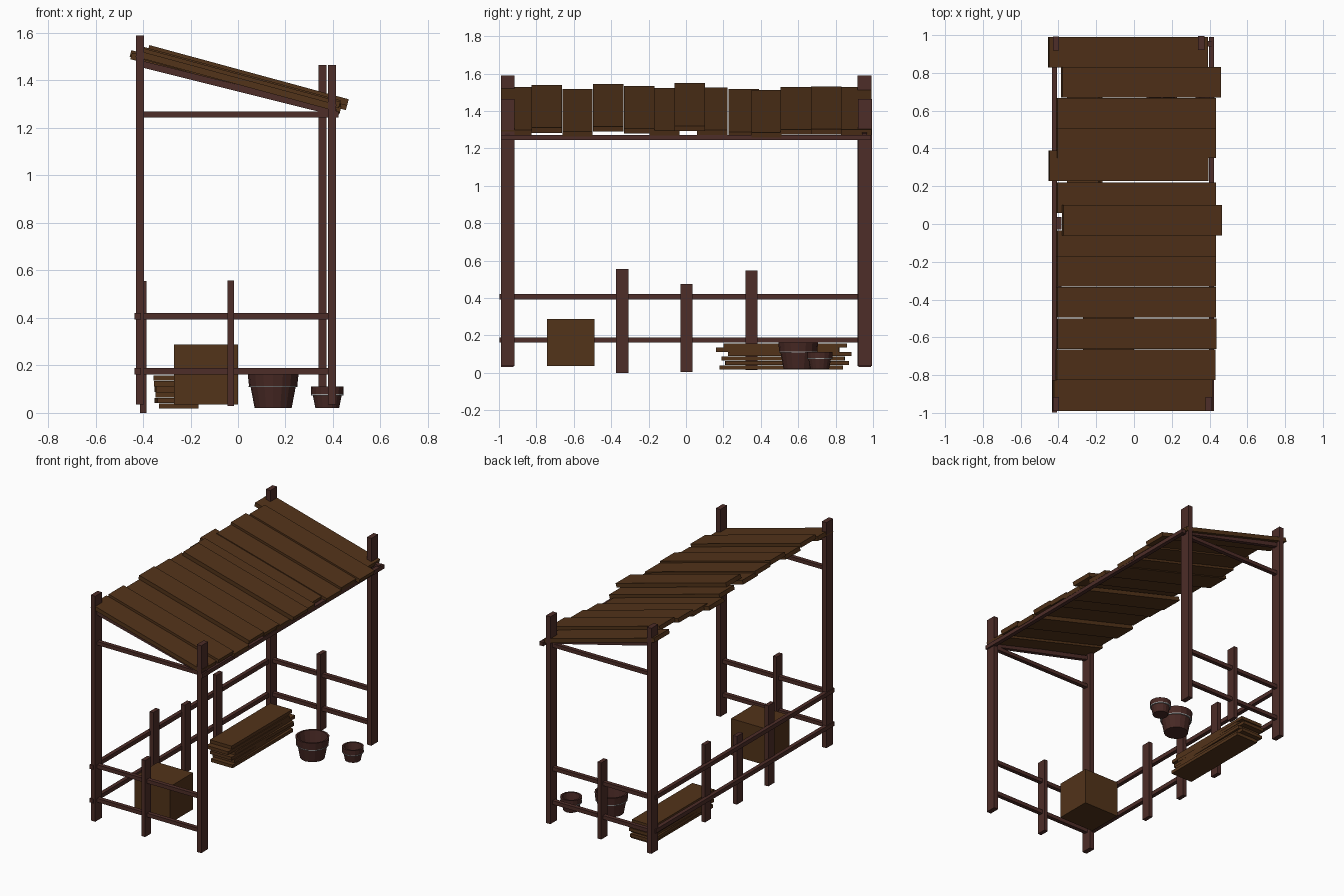
import bpy, math
from math import radians

if "Cube" in bpy.data.objects:
    bpy.data.objects.remove(bpy.data.objects["Cube"])


def material(name, col):
    m = bpy.data.materials.new(name)
    m.diffuse_color = (*col, 1)
    m.use_nodes = True
    m.node_tree.nodes["Principled BSDF"].inputs["Base Color"].default_value = m.diffuse_color
    return m


FRAME = material("dark_timber", (0.075, 0.026, 0.021))
PLANK = material("plank_wood", (0.085, 0.033, 0.010))
POT = material("pot_clay", (0.065, 0.022, 0.018))
BAND = material("pot_band", (0.40, 0.40, 0.40))


def box(name, lo, hi, mat, rot=(0, 0, 0)):
    """Box given by its low and high corners, turned about its centre."""
    bpy.ops.mesh.primitive_cube_add(size=1, location=[(a + b) / 2 for a, b in zip(lo, hi)])
    o = bpy.context.object
    o.name = name
    o.scale = [b - a for a, b in zip(lo, hi)]
    o.rotation_euler = [radians(r) for r in rot]
    o.data.materials.append(mat)
    return o


def lathe(name, profile, centre, mat, n=16, closed=False):
    """Spin (radius, z) points round the vertical through centre."""
    verts = [(r * math.cos(2 * math.pi * i / n), r * math.sin(2 * math.pi * i / n), z)
             for r, z in profile for i in range(n)]
    rows = len(profile)
    faces = [(j * n + i, j * n + (i + 1) % n,
              (j + 1) % rows * n + (i + 1) % n, (j + 1) % rows * n + i)
             for j in range(rows if closed else rows - 1) for i in range(n)]
    if not closed:
        faces += [tuple(reversed(range(n))), tuple(range((rows - 1) * n, rows * n))]
    me = bpy.data.meshes.new(name)
    me.from_pydata(verts, [], faces)
    o = bpy.data.objects.new(name, me)
    o.location = (*centre, 0)
    me.materials.append(mat)
    bpy.context.collection.objects.link(o)


# Corner posts
for name, x, y, z0, top in (("front_left", -0.413, -0.953, 0.035, 1.59),
                            ("back_left", -0.413, 0.955, 0.035, 1.59),
                            ("front_right", 0.396, -0.953, 0.035, 1.465),
                            ("back_right", 0.356, 0.957, 0.035, 1.465)):
    box(name + "_post", (x - 0.017, y - 0.037, z0), (x + 0.017, y + 0.037, top), FRAME)

# Fence rails on the long side and both ends
for tag, z in (("lower", 0.175), ("upper", 0.407)):
    box(tag + "_side_rail", (-0.435, -0.997, z - 0.014), (-0.408, 0.95, z + 0.014), FRAME)
    for end, y, x1 in (("front", -0.955, 0.385), ("back", 0.955, 0.36)):
        box(f"{tag}_{end}_rail", (-0.425, y - 0.014, z - 0.013), (x1, y + 0.014, z + 0.013), FRAME)

# Short fence stakes
for y, z0, top in ((-0.34, 0.0, 0.555), (0.003, 0.005, 0.475), (0.35, 0.015, 0.548)):
    box("side_stake", (-0.413, y - 0.033, z0), (-0.385, y + 0.033, top), FRAME)
for y in (-0.955, 0.955):
    box("end_stake", (-0.045, y - 0.033, 0.03), (-0.017, y + 0.033, 0.558), FRAME)

# Roof frame: level ties, sloping rafters and the low eave beam
for end, y, x1 in (("front", -0.955, 0.40), ("back", 0.955, 0.37)):
    box(end + "_tie", (-0.40, y - 0.014, 1.245), (x1, y + 0.014, 1.27), FRAME)
    box(end + "_rafter", (-0.425, y - 0.014, 1.354), (0.425, y + 0.014, 1.382), FRAME, (0, 14, 0))
box("eave_beam", (0.396, -0.99, 1.245), (0.424, 0.99, 1.272), FRAME)

# Roof boards: centre y, middle x, lift above the rafter line
SLOPE = 15.2
BOARDS = [(-0.908, -0.008, 0.0), (-0.745, 0.008, 0.016), (-0.580, 0.012, -0.004),
          (-0.415, 0.010, 0.022), (-0.250, 0.010, 0.012), (-0.115, 0.010, 0.002),
          (0.020, 0.043, 0.036), (0.140, 0.010, 0.004), (0.308, -0.030, -0.016),
          (0.430, 0.010, -0.010), (0.586, 0.010, 0.006), (0.750, 0.038, 0.016),
          (0.910, -0.033, -0.006)]
for y, x, lift in BOARDS:
    z = 1.397 + lift - x * math.tan(radians(SLOPE))
    box("roof_board", (x - 0.435, y - 0.081, z - 0.014), (x + 0.435, y + 0.081, z + 0.014),
        PLANK, (0, SLOPE, 0))

# Wooden crate
box("crate", (-0.27, -0.742, 0.036), (0.0, -0.49, 0.288), PLANK)

# Stack of spare planks
STACK = [(-0.25, 0.51, 0), (-0.262, 0.54, 1), (-0.258, 0.52, -1),
         (-0.265, 0.555, 0.5), (-0.268, 0.49, -0.5), (-0.272, 0.53, 0)]
for i, (x, y, turn) in enumerate(STACK):
    z = 0.018 + i * 0.0235
    box("stacked_plank", (x - 0.083, y - 0.33, z), (x + 0.083, y + 0.33, z + 0.022),
        PLANK, (0, 0, turn))

# Pots with a stepped rim and a pale band
for name, c, r0, r1, z0, zb, z1 in (("large_pot", (0.148, 0.60), 0.078, 0.107, 0.02, 0.112, 0.163),
                                    ("small_pot", (0.376, 0.715), 0.050, 0.069, 0.02, 0.077, 0.112)):
    rb = r0 + (r1 - r0) * 0.6
    lathe(name, [(r0, z0), (rb, zb), (rb + 0.006, zb), (r1, z1), (r1 - 0.012, z1),
                 (r0 - 0.008, z0 + 0.015)], c, POT)
    lathe(name + "_band", [(rb - 0.004, zb - 0.004), (rb + 0.007, zb - 0.004),
                           (rb + 0.008, zb + 0.002), (rb - 0.004, zb + 0.002)], c, BAND, closed=True)
